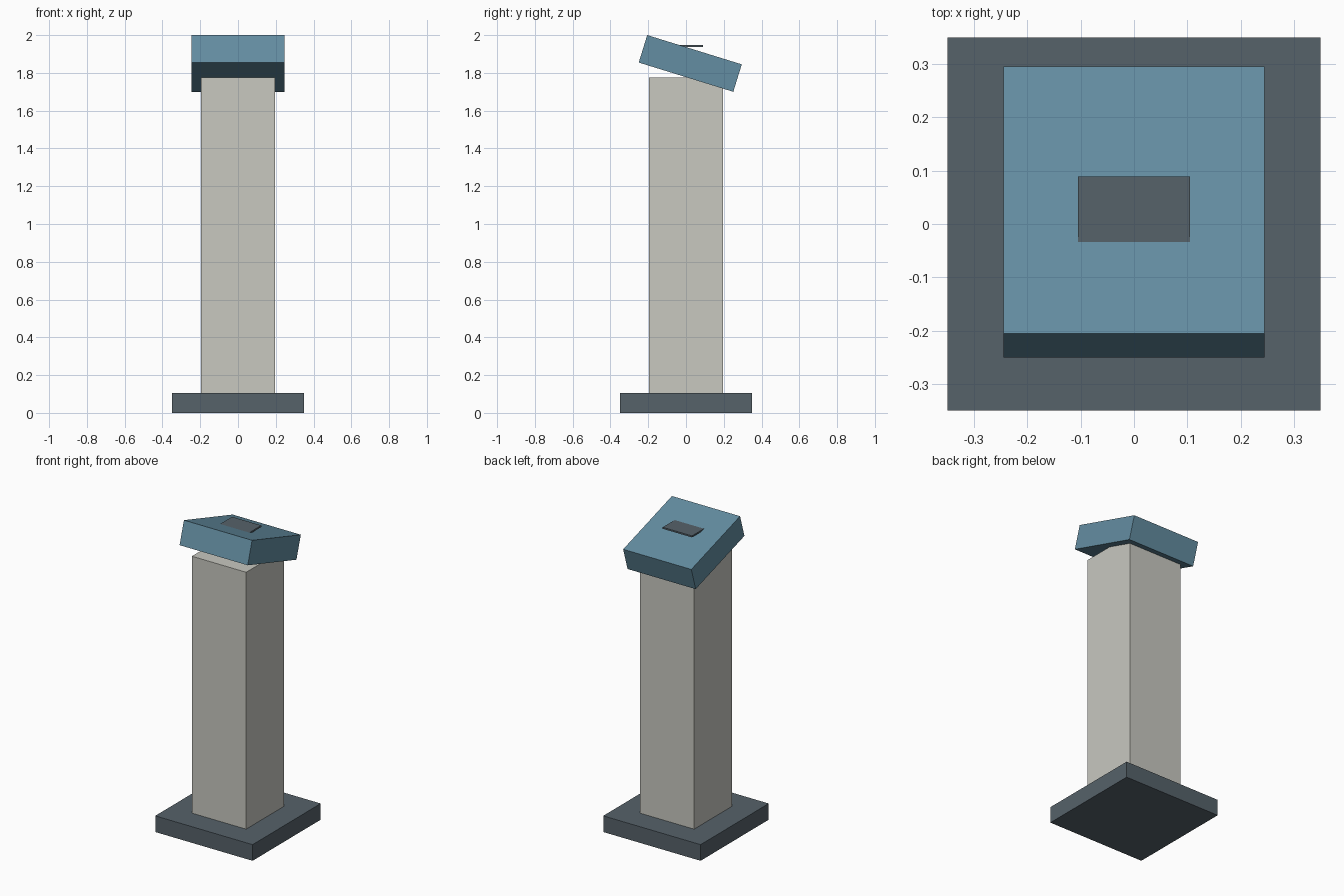
import bpy
import math

cube = bpy.data.objects.get("Cube")
if cube:
    bpy.data.objects.remove(cube, do_unlink=True)


def material(name, rgb):
    mat = bpy.data.materials.new(name)
    mat.use_nodes = True
    color = (*rgb, 1.0)
    mat.diffuse_color = color
    mat.node_tree.nodes["Principled BSDF"].inputs["Base Color"].default_value = color
    return mat


def box(name, center, size, mat, tilt=0.0):
    bpy.ops.mesh.primitive_cube_add(size=1, location=center)
    obj = bpy.context.object
    obj.name = name
    obj.scale = size
    bpy.ops.object.transform_apply(location=False, rotation=False, scale=True)
    obj.rotation_euler.x = tilt
    obj.data.materials.append(mat)
    return obj


slate = material("slate grey", (0.093, 0.122, 0.144))
stone = material("warm light grey", (0.578, 0.578, 0.527))
blue = material("dusty blue", (0.127, 0.27, 0.361))

# Square foot and column
box("base", (0, 0, 0.0525), (0.7, 0.7, 0.105), slate)
box("column", (0, 0, 0.9375), (0.39, 0.39, 1.675), stone)

# Tilted head, higher at the front
box("head", (0, 0.0225, 1.85), (0.49, 0.524, 0.152), blue, tilt=-0.3)

# Level plate, its front part sunk into the head
box("top_plate", (0, 0, 1.942), (0.21, 0.178, 0.01), slate)
